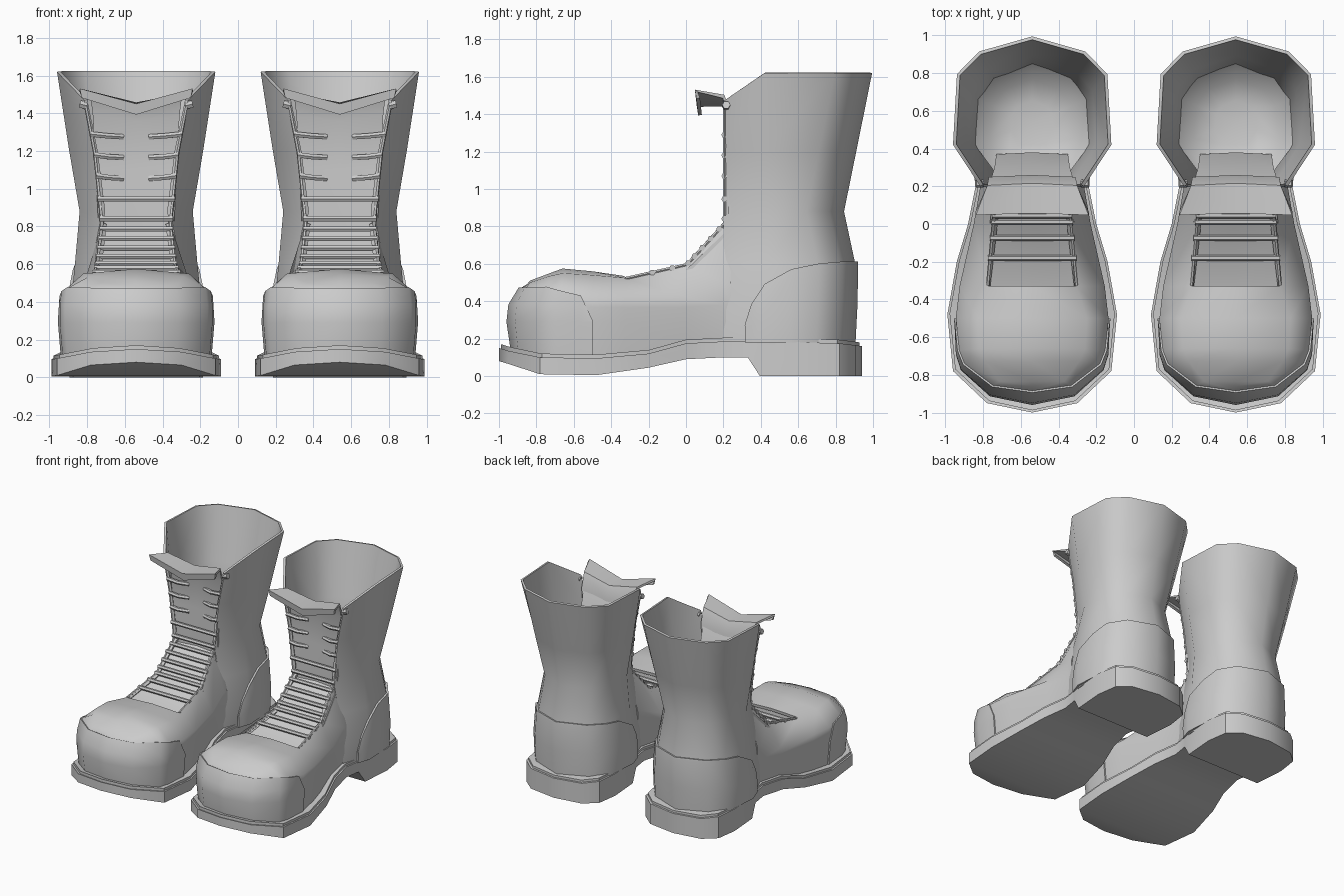
import bpy, bmesh, math

if "Cube" in bpy.data.objects:
    bpy.data.objects.remove(bpy.data.objects["Cube"])

CX = 0.54  # boot centre line; every part is mirrored to the other boot


def lerp(t, table):
    if t <= table[0][0]:
        return table[0][1]
    for (a, va), (b, vb) in zip(table, table[1:]):
        if t <= b:
            return va + (vb - va) * (t - a) / (b - a)
    return table[-1][1]


def finish(ob, angle):
    m = ob.modifiers.new("pair", 'MIRROR')
    m.use_mirror_merge = False
    bpy.ops.object.select_all(action='DESELECT')
    bpy.context.view_layer.objects.active = ob
    ob.select_set(True)
    bpy.ops.object.convert(target='MESH')
    bpy.ops.object.shade_smooth_by_angle(angle=math.radians(angle))


def loft(name, rows, closed=False, skip=None, thick=0, offset=-1, angle=50):
    """Skin rows of points; closed rows get end caps, open ones a thickness."""
    bm = bmesh.new()
    vs = [[bm.verts.new((x + CX, y, z)) for x, y, z in r] for r in rows]
    n = len(rows[0])
    for i in range(len(rows) - 1):
        for j in range(n if closed else n - 1):
            k = (j + 1) % n
            if not (skip and skip(i, j)):
                bm.faces.new((vs[i][j], vs[i][k], vs[i + 1][k], vs[i + 1][j]))
    if closed:
        bm.faces.new(vs[0])
        bm.faces.new(vs[-1])
    bmesh.ops.remove_doubles(bm, verts=bm.verts, dist=0.002)
    if closed:
        bmesh.ops.recalc_face_normals(bm, faces=bm.faces)
    me = bpy.data.meshes.new(name)
    bm.to_mesh(me)
    bm.free()
    ob = bpy.data.objects.new(name, me)
    bpy.context.collection.objects.link(ob)
    if thick:
        s = ob.modifiers.new("thickness", 'SOLIDIFY')
        s.thickness, s.offset = thick, offset
    finish(ob, angle)


def tubes(name, paths, radius):
    cu = bpy.data.curves.new(name, 'CURVE')
    cu.dimensions = '3D'
    cu.bevel_depth, cu.bevel_resolution, cu.use_fill_caps = radius, 1, True
    for p in paths:
        sp = cu.splines.new('POLY')
        sp.points.add(len(p) - 1)
        for pt, (x, y, z) in zip(sp.points, p):
            pt.co = (x + CX, y, z, 1)
    ob = bpy.data.objects.new(name, cu)
    bpy.context.collection.objects.link(ob)
    finish(ob, 50)


# Sole and welt: y, half width, bottom z, top z
SOLE = [(-1, 0, .08, .17), (-.95, .24, .065, .155), (-.78, .42, .01, .12),
        (-.48, .45, .005, .115), (-.2, .40, .045, .14), (0, .34, .09, .195),
        (.2, .30, .10, .205), (.33, .32, .10, .205), (.395, .335, 0, .205),
        (.65, .355, 0, .2), (.82, .33, 0, .195), (.905, .23, 0, .185), (.94, 0, 0, .18)]


def box_row(y, w, a, b):
    return [(-w, y, a), (-w, y, b), (w, y, b), (w, y, a)]


loft("sole", [box_row(y, w, a, b - .02) for y, w, a, b in SOLE], closed=True, angle=35)
loft("welt", [box_row(y * .988, max(w - .012, 0), b - .04, b) for y, w, a, b in SOLE],
     closed=True, angle=35)
sole_top = [(s[0], s[3]) for s in SOLE]

# Foot: y, half width, shoulder z, top half width, top z, centre z
FOOT = [(-.95, 0, .47, 0, .48, .48), (-.905, .22, .47, .17, .50, .51),
        (-.77, .37, .475, .25, .535, .55), (-.69, .395, .455, .28, .55, .575),
        (-.5, .405, .42, .29, .54, .56), (-.33, .385, .42, .235, .525, .535),
        (0, .31, .42, .205, .60, .61), (.2, .275, .50, .18, .82, .83),
        (.24, .275, .50, .18, .82, .83)]
TOE_IN = [(-.95, .065), (-.905, .05), (-.77, .03), (-.5, 0)]  # toe leans back on top


def wall(y, w, zs):
    b, d = lerp(y, sole_top) - .02, lerp(y, TOE_IN)
    return [(w * .96, y + d * .35, b), (w, y, .29),
            (w, y + d * .15, min(.38, .29 + .6 * abs(zs - .29))), (w * (1 - d), y + d, zs)]


def foot_row(y, w, zs, wt, zt, zc):
    yt = y + lerp(y, TOE_IN) * 1.4
    half = wall(y, w, zs) + [(wt, yt, zt)]
    return [(-a, b, c) for a, b, c in half] + [(0, yt, zc)] + half[::-1]


# the two top strips stay open behind the vamp for the lacing
loft("foot_upper", [foot_row(*f) for f in FOOT],
     skip=lambda i, j: i >= 5 and j in (4, 5), thick=.025)

# Toe cap wrapped round the front wall
cap = [wall(*f[:3]) for f in FOOT[:4]] + [wall(-.57, .40, .43), wall(-.5, .405, .30)]
loop = [[(-x, y, z) for x, y, z in r] for r in cap[:0:-1]] + cap
loft("toe_cap", list(zip(*loop)), thick=.01, offset=1)

# Shaft: z, opening half width, half width, back y
SHAFT = [(.17, .27, .345, .89), (.35, .27, .35, .90), (.6, .235, .325, .905),
         (.88, .18, .30, .845), (1.2, .22, .355, .91), (1.62, .275, .42, .995)]


def shaft_half(z):
    e, w, b = (lerp(z, [(s[0], s[k]) for s in SHAFT]) for k in (1, 2, 3))
    front = z - .15 * max(0, (z - 1.2) / .42)  # top edge dips at the lacing
    return [(e, .2, front), (w, .42, z), (w * .95, b - .2, z), (w * .67, b - .08, z), (0, b, z)]


def around(half):
    return half + [(-x, y, z) for x, y, z in half[-2::-1]]


loft("shaft", [around(shaft_half(s[0])) for s in SHAFT], thick=.018)

# Inner lining: a soft bowl closing the inside of the shaft
inner = around(shaft_half(.98))
inner.append(inner[0])
loft("inner_lining", [[(x * k, max(.26, .54 + (y - .54) * k), z) for x, y, _ in inner]
                      for k, z in ((.97, 1.0), (.7, .91), (.35, .88), (.001, .88))], angle=180)


# Heel counter, a second layer over the back of the shaft
def on_shaft(t, z):
    h = shaft_half(z)
    i = min(int(t), 3)
    return tuple(a + (b - a) * (t - i) for a, b in zip(h[i], h[i + 1]))


TOP = [(.55, .27), (.7, .38), (1, .49), (1.5, .57), (2, .60), (3, .61), (4, .61)]
loft("heel_counter", [around([on_shaft(t, .18 + (zt - .18) * k) for t, zt in TOP])
                      for k in (0, .45, .97, 1)], thick=.016, offset=1)


# Tongue with its folded-over flap: y, centre z, half width, edge z
def v_rows(rows):
    return [[(-w, y, ze), (0, y + .01, z), (w, y, ze)] for y, z, w, ze in rows]


TONGUE = [(-.38, .48, .25, .47), (0, .565, .225, .555), (.235, .79, .20, .78),
          (.235, 1.1, .215, 1.1), (.24, 1.36, .23, 1.39), (.2, 1.45, .24, 1.495),
          (.055, 1.445, .30, 1.525), (.065, 1.395, .29, 1.485)]
loft("tongue", v_rows(TONGUE), thick=.02, offset=0, angle=40)
loft("tongue_lining", v_rows([(.37, .93, .19, .93), (.3, 1.25, .2, 1.26), (.2, 1.44, .23, 1.48)]))

# Piping along both edges of the lacing opening
edge = [(.235, -.33, .525), (.205, 0, .60), (.18, .2, .82), (.22, .2, 1.2), (.27, .2, 1.46)]
tubes("opening_piping", [[(s * x, y + .006, z - .004) for x, y, z in edge] for s in (-1, 1)], .01)

# Laces: full bars low down, loose half bars above
edge_y = [(p[2], p[1]) for p in edge]
edge_x = [(p[2], p[0]) for p in edge]
bars = []
for z in (.558, .582, .607, .645, .69, .74, .79, .845, .95):
    x, y = lerp(z, edge_x) + .012, lerp(z, edge_y) + .005
    bars.append([(-x, y, z - .004), (x, y, z - .004)])
for z in (1.06, 1.17, 1.28):
    x = lerp(z, edge_x) + .008
    bars += [[(s * x, .205, z + .01), (s * .15, .21, z), (s * .07, .24, z - .005)] for s in (-1, 1)]
tubes("laces", bars, .016)

# Rivets at the top of the opening
tubes("top_rivets", [[(s * .26, .215, 1.44), (s * .30, .215, 1.45)] for s in (-1, 1)], .022)
